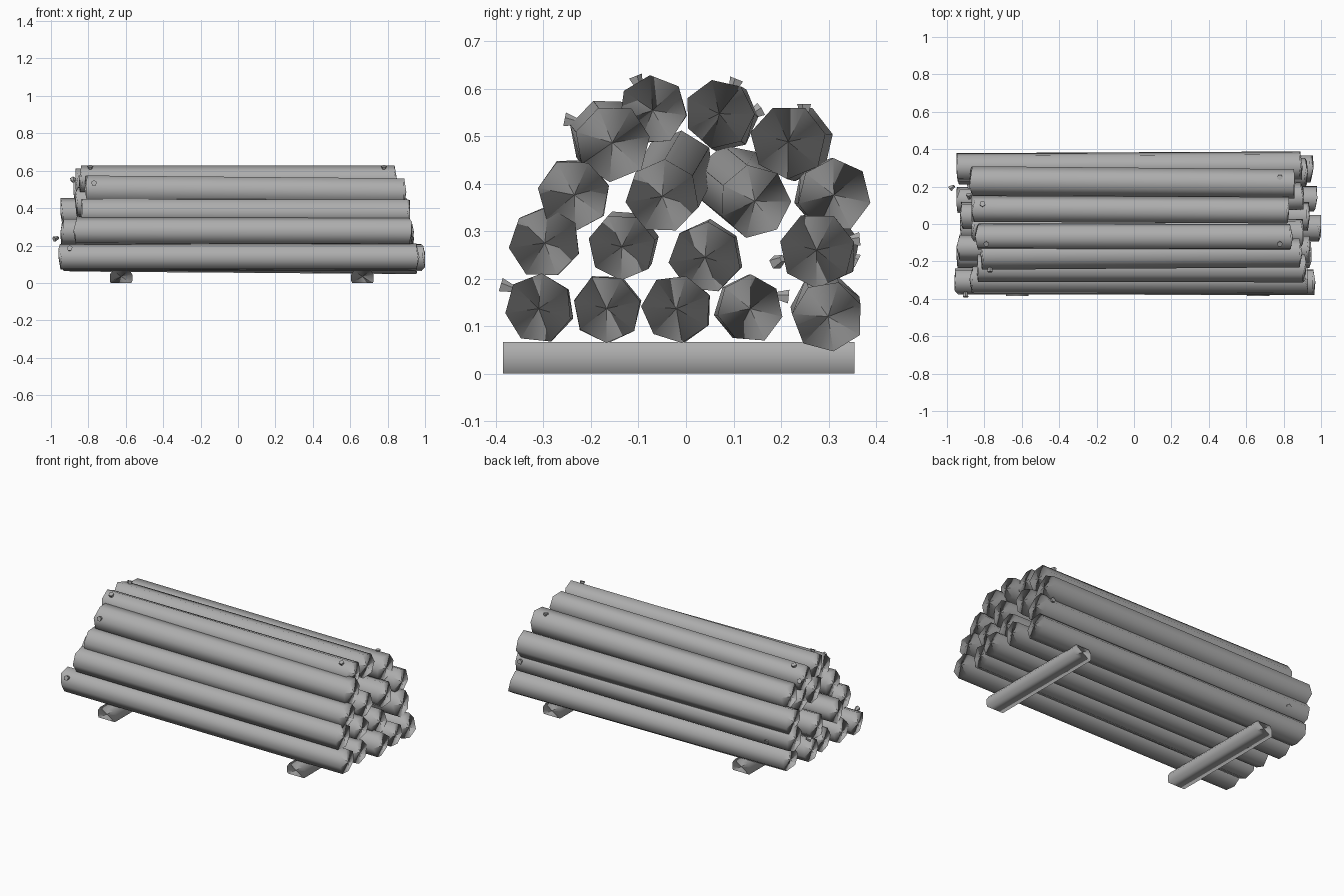
import bpy, bmesh, math, random
from mathutils import Vector

random.seed(4)
if "Cube" in bpy.data.objects:
    bpy.data.objects.remove(bpy.data.objects["Cube"], do_unlink=True)

COLOUR = (0.42, 0.42, 0.42, 1)
grey = bpy.data.materials.new("mid grey wood")
grey.use_nodes = True
grey.diffuse_color = COLOUR
grey.node_tree.nodes["Principled BSDF"].inputs["Base Color"].default_value = COLOUR


def finish(name, bm, smooth):
    bmesh.ops.recalc_face_normals(bm, faces=bm.faces)
    for f in bm.faces:
        f.smooth = smooth
    mesh = bpy.data.meshes.new(name)
    bm.to_mesh(mesh)
    bm.free()
    mesh.materials.append(grey)
    obj = bpy.data.objects.new(name, mesh)
    bpy.context.collection.objects.link(obj)
    return obj


def add_beam(name, rings, hubs):
    """Two end rings joined by sides and closed by fans, shaded round its axis."""
    bm = bmesh.new()
    ends = [[bm.verts.new(p) for p in ring] for ring in rings]
    centres = [bm.verts.new(h) for h in hubs]
    count = len(ends[0])
    for i in range(count):
        j = (i + 1) % count
        bm.faces.new((ends[0][i], ends[0][j], ends[1][j], ends[1][i]))
        for ring, hub in zip(ends, centres):
            bm.faces.new((ring[i], ring[j], hub))
    mesh = finish(name, bm, True).data

    # Smooth normals point straight out from the axis, also across the caps
    origin = Vector(hubs[0])
    axis = (Vector(hubs[1]) - origin).normalized()

    def outward(p):
        d = p - origin
        return d - axis * d.dot(axis)

    normals = []
    for poly in mesh.polygons:
        for v in poly.vertices:
            n = outward(mesh.vertices[v].co)
            if n.length < 0.001:
                n = outward(poly.center)
            normals.append(n.normalized())
    mesh.normals_split_custom_set(normals)


def add_log(name, x0, x1, end, start, r, sides=7):
    """Rough trunk with slightly uneven ends."""
    roll = random.uniform(0, math.tau)
    rings = []
    for x, (y, z), s in ((x0, start, -1), (x1, end, 1)):
        ring = []
        for i in range(sides):
            a = roll + math.tau * i / sides
            k = r * random.uniform(0.97, 1.04)
            ring.append((x - s * random.uniform(0, 0.02),
                         y + k * math.cos(a), z + k * math.sin(a)))
        rings.append(ring)
    add_beam(name, rings, [(x0, *start), (x1, *end)])


# Stacked logs: x range, (y, z) at the +x end, (y, z) at the -x end, radius
logs = {
    "bottom_log": [
        (-0.96, 0.97, (-0.31, 0.137), (-0.305, 0.138), 0.072),
        (-0.95, 0.95, (-0.167, 0.137), (-0.165, 0.138), 0.072),
        (-0.93, 1.0, (-0.02, 0.137), (-0.015, 0.138), 0.072),
        (-0.95, 0.98, (0.135, 0.137), (0.13, 0.138), 0.071),
        (-0.92, 0.96, (0.299, 0.12), (0.295, 0.135), 0.075),
    ],
    "second_row_log": [
        (-0.88, 0.93, (-0.297, 0.275), (-0.295, 0.278), 0.074),
        (-0.95, 0.94, (-0.135, 0.267), (-0.125, 0.275), 0.071),
        (-0.93, 0.94, (0.04, 0.245), (0.045, 0.248), 0.075),
        (-0.95, 0.93, (0.275, 0.26), (0.29, 0.265), 0.078),
    ],
    "third_row_log": [
        (-0.84, 0.92, (-0.235, 0.376), (-0.235, 0.378), 0.076),
        (-0.87, 0.91, (-0.05, 0.373), (-0.015, 0.432), 0.077),
        (-0.86, 0.91, (0.145, 0.363), (0.095, 0.405), 0.077),
        (-0.95, 0.90, (0.311, 0.376), (0.305, 0.378), 0.077),
    ],
    "top_log": [
        (-0.82, 0.90, (-0.155, 0.486), (-0.165, 0.5), 0.080),
        (-0.85, 0.85, (-0.07, 0.554), (-0.07, 0.554), 0.072),
        (-0.87, 0.83, (0.07, 0.547), (0.08, 0.54), 0.073),
        (-0.88, 0.86, (0.215, 0.488), (0.23, 0.487), 0.079),
    ],
}
for row, items in logs.items():
    for n, item in enumerate(items):
        add_log(f"{row}_{n + 1}", *item)

# Short branch stubs: root position and outward direction
stubs = [
    ((0.78, -0.1, 0.606), (0, -0.4, 1)),
    ((-0.79, -0.1, 0.606), (0, -0.4, 1)),
    ((-0.81, 0.1, 0.6), (0, 0.4, 1)),
    ((0.78, 0.25, 0.546), (0, 0, 1)),
    ((-0.77, -0.235, 0.53), (0, -1, 0.2)),
    ((-0.88, 0.14, 0.545), (-0.2, 1, 0.6)),
    ((-0.90, -0.37, 0.18), (0, -1, 0.3)),
    ((-0.967, 0.2, 0.24), (-1, -0.7, -0.4)),
    ((0.88, 0.345, 0.28), (0, 1, 0.1)),
    ((-0.80, 0.342, 0.245), (0, 1, -0.5)),
    ((-0.88, 0.195, 0.163), (0, 1, -0.1)),
]
for n, (root, direction) in enumerate(stubs):
    bm = bmesh.new()
    bmesh.ops.create_cone(bm, cap_ends=True, segments=5, radius1=0.008,
                          radius2=0.016, depth=0.028)
    obj = finish(f"branch_stub_{n + 1}", bm, False)
    d = Vector(direction).normalized()
    obj.location = Vector(root) + d * 0.007
    obj.rotation_mode = 'QUATERNION'
    obj.rotation_quaternion = d.to_track_quat('Z', 'Y')

# Two skids laid crosswise under the stack
half = [(0.045, 0.067), (0.06, 0.045), (0.06, 0.01), (0.055, 0)]
profile = half + [(-x, z) for x, z in reversed(half)]
for side, cx in (("right", -0.625), ("left", 0.665)):
    ends = (-0.385, 0.355)
    add_beam(f"{side}_skid",
             [[(cx + x, y, z) for x, z in profile] for y in ends],
             [(cx, y, 0.034) for y in ends])
